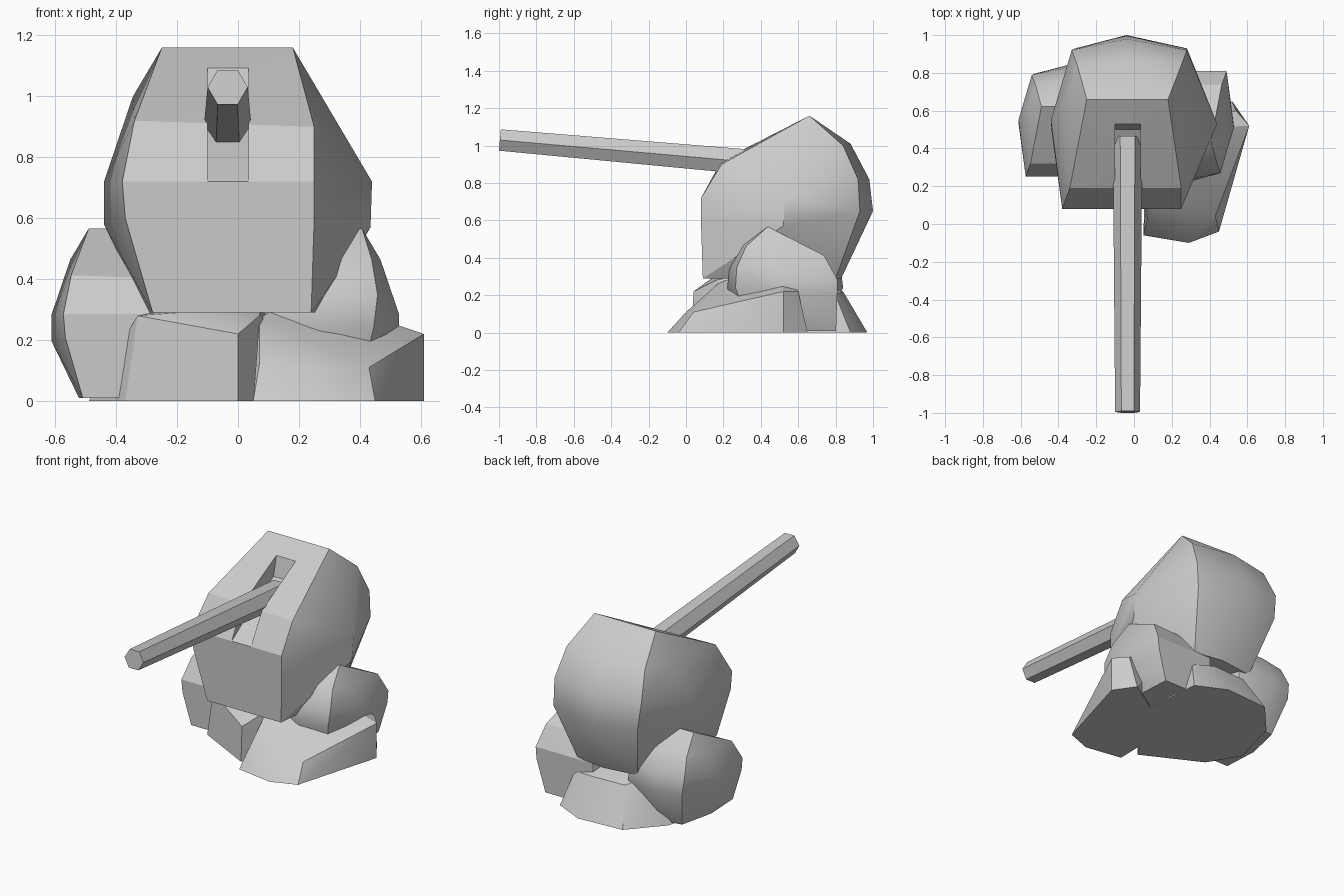
import bpy, bmesh, math
from mathutils import Vector, Matrix

if "Cube" in bpy.data.objects:
    bpy.data.objects.remove(bpy.data.objects["Cube"])


def finish(name, bm, angle=28):
    bmesh.ops.recalc_face_normals(bm, faces=bm.faces)
    me = bpy.data.meshes.new(name)
    bm.to_mesh(me)
    bm.free()
    ob = bpy.data.objects.new(name, me)
    bpy.context.collection.objects.link(ob)
    if angle:
        bpy.ops.object.select_all(action='DESELECT')
        ob.select_set(True)
        bpy.context.view_layer.objects.active = ob
        bpy.ops.object.shade_smooth_by_angle(angle=math.radians(angle))
    return ob


def rock(name, points, matrix=Matrix(), angle=28):
    """Convex chunk of stone around a few corner points."""
    bm = bmesh.new()
    for p in points:
        bm.verts.new(matrix @ Vector(p))
    res = bmesh.ops.convex_hull(bm, input=bm.verts)
    junk = {g for g in res['geom_interior'] + res['geom_unused']
            if isinstance(g, bmesh.types.BMVert) and g.is_valid}
    bmesh.ops.delete(bm, geom=list(junk), context='VERTS')
    bmesh.ops.dissolve_limit(bm, angle_limit=math.radians(2),
                             verts=bm.verts, edges=bm.edges)
    return finish(name, bm, angle)


# Boulder corners, from bottom to ridge
BOULDER = [
    (-.28, .09, .29), (.24, .09, .29), (.27, .45, .29), (-.30, .45, .29),
    (-.22, .80, .29), (0, .83, .29), (.2, .80, .29),
    (-.37, .08, .60), (.25, .08, .60), (-.38, .08, .72), (.25, .08, .72),
    (-.44, .52, .58), (.435, .52, .57), (-.44, .55, .72), (.44, .53, .72),
    (-.31, .93, .65), (-.04, 1.0, .65), (.28, .93, .65),
    (-.33, .92, .82), (-.04, .98, .82), (.28, .92, .82),
    (-.30, .84, 1.0), (-.04, .88, 1.01), (.25, .84, 1.0),
    (-.345, .70, 1.0), (-.34, .19, .92), (.25, .19, .90),
    (-.25, .66, 1.16), (.18, .66, 1.16)]
boulder = rock("top_boulder", BOULDER, angle=0)

# Slot in the sloping front face
profile = [(-.1, .72), (.08, .72), (.20, .80), (.50, .97), (.53, 1.10),
           (.53, 1.3), (-.1, 1.3)]
bm = bmesh.new()
face = bm.faces.new([bm.verts.new((-.10, y, z)) for y, z in profile])
ext = bmesh.ops.extrude_face_region(bm, geom=[face])
bmesh.ops.translate(bm, vec=(.135, 0, 0),
                    verts=[g for g in ext['geom'] if isinstance(g, bmesh.types.BMVert)])
cutter = finish("slot_cutter", bm, 0)
mod = boulder.modifiers.new("slot", 'BOOLEAN')
mod.operation = 'DIFFERENCE'
mod.solver = 'EXACT'
mod.object = cutter
bpy.ops.object.select_all(action='DESELECT')
boulder.select_set(True)
bpy.context.view_layer.objects.active = boulder
bpy.ops.object.modifier_apply(modifier="slot")
bpy.data.objects.remove(cutter)
bpy.ops.object.shade_smooth_by_angle(angle=math.radians(28))

# Side rocks: smaller copies of the boulder, one of them turned around
S = Matrix.Scale(.64, 4)
rock("left_rock", BOULDER, Matrix.Translation((-.33, .20, -.176)) @ S)
rock("right_rock", BOULDER,
     Matrix.Translation((.247, .86, -.176)) @ Matrix.Rotation(math.pi, 4, 'Z') @ S)

# Base rocks with flat undersides
rock("front_base_rock", [
    (.05, -.06, 0), (.29, -.10, 0), (.45, -.04, 0), (.61, .52, 0),
    (.52, .65, 0), (.06, .35, 0), (.07, .02, .12), (.28, .0, .11),
    (.43, .04, .11), (.61, .52, .22), (.54, .60, .22), (.07, .18, .27),
    (.28, .24, .22), (.2, .5, .36)])
rock("back_base_rock", [
    (0, .03, 0), (-.37, .22, 0), (-.49, .42, 0), (-.40, .75, 0),
    (-.22, .95, 0), (.08, .97, 0), (.27, .88, 0), (.3, .5, 0),
    (0, .04, .22), (-.33, .22, .28), (-.05, .15, .30), (.07, .16, .28),
    (-.32, .65, .28), (-.15, .83, .22), (.08, .84, .22), (.22, .80, .2),
    (.1, .5, .36)])

# Six-sided barrel, slightly thicker at the root
tip, root = Vector((-.035, -.995, 1.03)), Vector((-.033, .46, .902))
axis = root - tip
bm = bmesh.new()
bmesh.ops.create_cone(bm, cap_ends=True, segments=6,
                      radius1=.066, radius2=.078, depth=axis.length)
turn = Matrix.Rotation(math.atan2(-axis.y, axis.z), 4, 'X')
base = Matrix.Rotation(math.pi / 6, 4, 'Z')
xs = [abs(v.co.x) for v in bm.verts]
spin = base if max(xs) < .07 else Matrix()
bmesh.ops.transform(bm, matrix=Matrix.Translation((tip + root) / 2) @ turn @ spin,
                    verts=bm.verts)
finish("barrel", bm)
